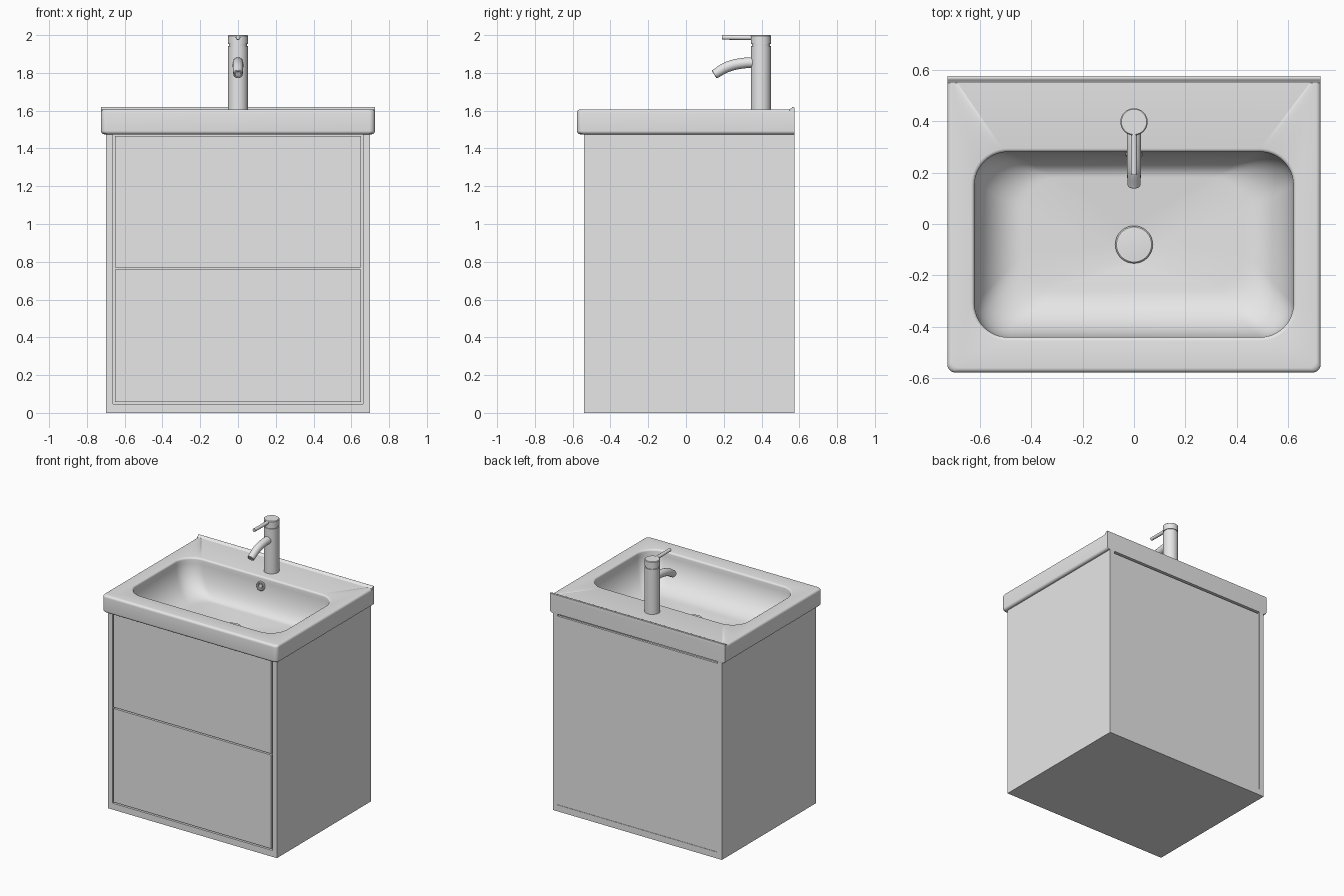
import bpy, bmesh, math
from mathutils import Vector

cube = bpy.data.objects.get("Cube")
if cube:
    bpy.data.objects.remove(cube, do_unlink=True)

grey = bpy.data.materials.new("light grey")
grey.use_nodes = True
grey.diffuse_color = (0.8, 0.8, 0.8, 1)
for node in grey.node_tree.nodes:
    if node.type == "BSDF_PRINCIPLED":
        node.inputs["Base Color"].default_value = (0.8, 0.8, 0.8, 1)


def finish(obj, angle=35):
    obj.data.materials.append(grey)
    bpy.ops.object.select_all(action="DESELECT")
    obj.select_set(True)
    bpy.context.view_layer.objects.active = obj
    if obj.type == "MESH" and angle:
        bpy.ops.object.shade_smooth_by_angle(angle=math.radians(angle))
    return obj


def mesh_object(name, bm, angle=35):
    bmesh.ops.recalc_face_normals(bm, faces=bm.faces)
    me = bpy.data.meshes.new(name)
    bm.to_mesh(me)
    bm.free()
    obj = bpy.data.objects.new(name, me)
    bpy.context.collection.objects.link(obj)
    return finish(obj, angle)


def box(name, x0, x1, y0, y1, z0, z1):
    bm = bmesh.new()
    bmesh.ops.create_cube(bm, size=1)
    for v in bm.verts:
        v.co = Vector((x0 if v.co.x < 0 else x1,
                       y0 if v.co.y < 0 else y1,
                       z0 if v.co.z < 0 else z1))
    return mesh_object(name, bm, 0)


def ring(hx, y0, y1, z, front, back, steps=12):
    """Rounded rectangle, with its own corner radius at front and back."""
    corners = [(hx - back, y1 - back, back), (back - hx, y1 - back, back),
               (front - hx, y0 + front, front), (hx - front, y0 + front, front)]
    pts = []
    for q, (cx, cy, r) in enumerate(corners):
        for i in range(steps + 1):
            a = math.pi / 2 * (q + i / steps)
            pts.append((cx + r * math.cos(a), cy + r * math.sin(a), z))
    return pts


def circle(r, cy, z):
    return ring(r, cy - r, cy + r, z, r, r)


def loft(name, rings, angle=35):
    bm = bmesh.new()
    loops = [[bm.verts.new(p) for p in pts] for pts in rings]
    for a, b in zip(loops, loops[1:]):
        for i in range(len(a)):
            j = (i + 1) % len(a)
            bm.faces.new((a[i], a[j], b[j], b[i]))
    bm.faces.new(loops[0])
    bm.faces.new(loops[-1])
    bmesh.ops.remove_doubles(bm, verts=bm.verts, dist=0.0001)
    return mesh_object(name, bm, angle)


def tube(name, points, radius, tapers):
    cu = bpy.data.curves.new(name, "CURVE")
    cu.dimensions = "3D"
    cu.bevel_depth = radius
    cu.bevel_resolution = 6
    cu.use_fill_caps = True
    sp = cu.splines.new("BEZIER")
    sp.bezier_points.add(len(points) - 1)
    for bp, (y, z), t in zip(sp.bezier_points, points, tapers):
        bp.co = (0, y, z)
        bp.radius = t
        bp.handle_left_type = bp.handle_right_type = "AUTO"
    obj = bpy.data.objects.new(name, cu)
    bpy.context.collection.objects.link(obj)
    obj.select_set(True)
    bpy.ops.object.select_all(action="DESELECT")
    obj.select_set(True)
    bpy.context.view_layer.objects.active = obj
    bpy.ops.object.convert(target="MESH")
    return finish(bpy.context.view_layer.objects.active, 40)


def torus(name, major, minor, centre, axis, disc=0):
    """Round trim ring facing along axis, optionally with a backing disc."""
    bm = bmesh.new()
    n, m = 32, 10
    grid = []
    for i in range(n):
        a = 2 * math.pi * i / n
        row = []
        for k in range(m):
            b = 2 * math.pi * k / m
            r = major + minor * math.cos(b)
            row.append(bm.verts.new((r * math.cos(a), r * math.sin(a), minor * math.sin(b))))
        grid.append(row)
    for i in range(n):
        for k in range(m):
            i2, k2 = (i + 1) % n, (k + 1) % m
            bm.faces.new((grid[i][k], grid[i2][k], grid[i2][k2], grid[i][k2]))
    if disc:
        bmesh.ops.create_cone(bm, cap_ends=True, segments=24, radius1=disc,
                              radius2=disc, depth=minor)
    obj = mesh_object(name, bm)
    obj.location = centre
    obj.rotation_mode = "QUATERNION"
    obj.rotation_quaternion = Vector((0, 0, 1)).rotation_difference(Vector(axis))
    return obj


# Cabinet carcass
FRONT, BACK, TOP = -0.54, 0.575, 1.475
for side, s in (("left", 1), ("right", -1)):
    xs = sorted((s * 0.662, s * 0.70))
    box(side + "_side_panel", xs[0], xs[1], FRONT, BACK, 0, TOP)
box("bottom_panel", -0.662, 0.662, FRONT, BACK, 0, 0.048)
box("back_panel", -0.662, 0.662, 0.555, BACK - 0.003, 0.048, 1.46)
box("inner_front_panel", -0.662, 0.662, -0.515, -0.505, 0.048, TOP)

# Drawer fronts, with a narrow gap all round
for name, z0, z1 in (("lower", 0.058, 0.759), ("upper", 0.769, 1.466)):
    box(name + "_drawer_front", -0.652, 0.652, FRONT, -0.515, z0, z1)

# Washbasin: one closed skin from the hidden underside, over the rim, into the bowl
RIM, DEPTH, DRAIN_Y = 1.607, 0.25, -0.08
rings = [circle(0.09, DRAIN_Y, 1.31),
         ring(0.50, -0.32, 0.25, 1.34, 0.12, 0.12),
         ring(0.65, -0.48, 0.33, TOP, 0.12, 0.12)]


def slab(inset, z):
    return ring(0.725 - inset, -0.577 + inset, BACK, z, 0.03, 0.002)


ROUND = 0.018
for i in range(7):
    a = math.pi / 2 * i / 6
    rings.append(slab(ROUND * (1 - math.sin(a)), TOP + ROUND * (1 - math.cos(a))))
for i in range(7):
    a = math.pi / 2 * i / 6
    rings.append(slab(ROUND * (1 - math.cos(a)), RIM - ROUND * (1 - math.sin(a))))


def bowl(side, front, back, z, radius):
    return ring(0.62 - side, -0.44 + front, 0.28 - back, z, radius, radius)


LIP = 0.014
for i in range(5):
    a = math.pi / 2 * i / 4
    out = LIP * (1 - math.sin(a))
    rings.append(bowl(-out, -out, -out, RIM - LIP * (1 - math.cos(a)), 0.13 + out))
for i in range(1, 15):
    a = math.pi / 2 * i / 14
    t = 1 - math.cos(a)
    rings.append(bowl(0.19 * t, 0.20 * t, 0.10 * t,
                      RIM - LIP - (DEPTH - LIP) * math.sin(a), 0.13))
rings.append(circle(0.076, DRAIN_Y, RIM - DEPTH - 0.012))
rings.append(circle(0.05, DRAIN_Y, RIM - DEPTH - 0.016))
loft("washbasin", rings, 40)

# Raised lip along the back of the washbasin
profile = [(BACK, 1.59), (BACK, 1.617), (0.569, 1.62), (0.562, 1.618),
           (0.557, 1.612), (0.548, RIM), (0.548, 1.59)]
bm = bmesh.new()
ends = [[bm.verts.new((x, y, z)) for y, z in profile] for x in (-0.724, 0.724)]
for end in ends:
    bm.faces.new(end)
for i in range(len(profile)):
    j = (i + 1) % len(profile)
    bm.faces.new((ends[0][i], ends[0][j], ends[1][j], ends[1][i]))
mesh_object("back_lip", bm, 50)

# Drain cover and overflow
floor = RIM - DEPTH
loft("drain_cover", [circle(0.04, DRAIN_Y, floor - 0.02), circle(0.073, DRAIN_Y, floor - 0.004),
                     circle(0.073, DRAIN_Y, floor + 0.006), circle(0.068, DRAIN_Y, floor + 0.011),
                     circle(0.03, DRAIN_Y, floor + 0.014)])
torus("overflow_ring", 0.026, 0.008, (0, 0.27, 1.54), (0, -1, 0.2), 0.014)

# Tap body and turning cap
TAP_Y, R = 0.397, 0.053
loft("tap_body", [circle(R, TAP_Y, z) for z in (RIM - 0.005, 1.943)])
loft("tap_neck", [circle(R - 0.005, TAP_Y, z) for z in (1.94, 1.955)])
loft("tap_cap", [circle(R, TAP_Y, 1.952), circle(R, TAP_Y, 1.996),
                 circle(R - 0.004, TAP_Y, 2.0)])

# Spout, outlet ring and lever
tube("spout", [(0.38, 1.855), (0.30, 1.851), (0.22, 1.832), (0.153, 1.794)],
     0.028, (1, 1, 1, 0.9))
torus("outlet_ring", 0.02, 0.005, (0, 0.153, 1.794), (0, -0.85, -0.53))
tube("lever", [(0.37, 1.987), (0.31, 1.987), (0.19, 1.988)], 0.012, (1.05, 1.05, 1))
